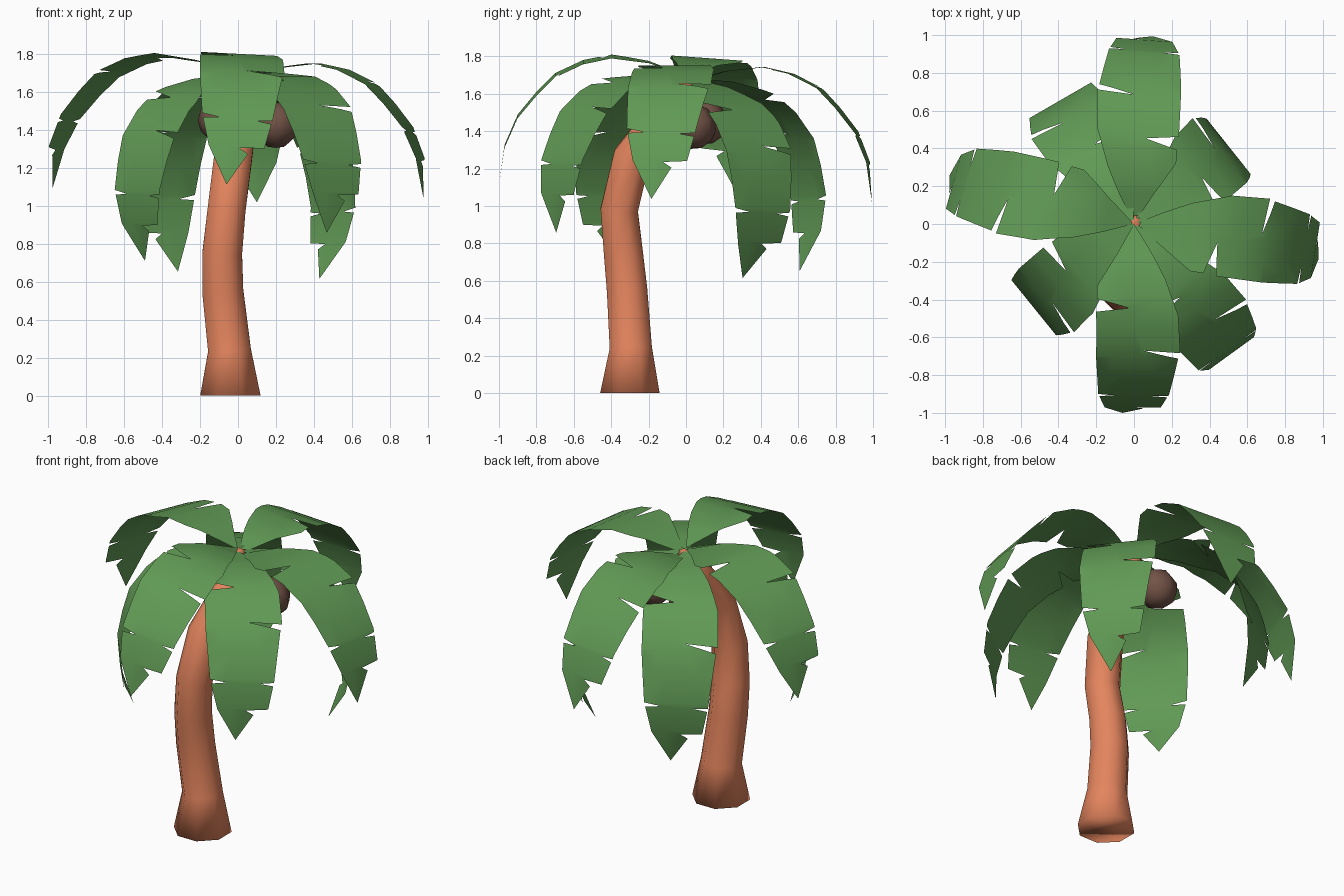
import bpy, bmesh
from math import radians, cos, sin, pi
from mathutils import Vector, Matrix

cube = bpy.data.objects.get("Cube")
if cube:
    bpy.data.objects.remove(cube)


def material(name, rgb):
    m = bpy.data.materials.new(name)
    m.use_nodes = True
    m.diffuse_color = (*rgb, 1)
    m.node_tree.nodes["Principled BSDF"].inputs["Base Color"].default_value = (*rgb, 1)
    return m


def finish(bm, name, mat):
    for f in bm.faces:
        f.smooth = True
    mesh = bpy.data.meshes.new(name)
    bm.to_mesh(mesh)
    bm.free()
    mesh.materials.append(mat)
    obj = bpy.data.objects.new(name, mesh)
    bpy.context.collection.objects.link(obj)
    return obj


bark = material("orange_bark", (0.78, 0.235, 0.112))
green = material("leaf_green", (0.118, 0.32, 0.09))
brown = material("coconut_brown", (0.17, 0.085, 0.062))

# Leaning trunk: x, y, z and radius of each eight-sided ring
RINGS = [(-0.04, -0.30, 0, 0.172), (-0.045, -0.295, 0.24, 0.122), (-0.08, -0.315, 0.55, 0.117),
         (-0.083, -0.335, 0.75, 0.113), (-0.06, -0.357, 0.98, 0.108), (-0.025, -0.29, 1.26, 0.108),
         (0.015, -0.14, 1.47, 0.09), (0, 0.03, 1.68, 0.03)]
centres = [Vector(r[:3]) for r in RINGS]
bm = bmesh.new()
loops = []
for i, c in enumerate(centres):
    up = Vector((0, 0, 1))
    if i > 0:
        up = centres[min(i + 1, len(centres) - 1)] - centres[i - 1]
    tilt = Vector((0, 0, 1)).rotation_difference(up)
    angles = [(k + 0.5) * pi / 4 for k in range(8)]
    loops.append([bm.verts.new(c + tilt @ (RINGS[i][3] * Vector((cos(a), sin(a), 0)))) for a in angles])
for low, high in zip(loops, loops[1:]):
    for k in range(8):
        j = (k + 1) % 8
        bm.faces.new((low[k], low[j], high[j], high[k]))
bm.faces.new(loops[0][::-1])
bm.faces.new(loops[-1])
finish(bm, "trunk", bark)

# Drooping midrib of a frond: reach and height from the crown
RIB = [Vector(p) for p in [(0, 0), (0.2, 0.07), (0.4, 0.1), (0.55, 0.07), (0.7, 0),
                           (0.8, -0.1), (0.9, -0.22), (0.97, -0.38), (1.0, -0.59)]]
STATIONS = [0]
for a, b in zip(RIB, RIB[1:]):
    STATIONS.append(STATIONS[-1] + (b - a).length)

# Flat frond outline with thin notches: distance along the rib, sideways offset
LEFT_EDGE = [(0.18, -0.1), (0.34, -0.2), (0.41, -0.2), (0.46, -0.03), (0.48, -0.205), (0.75, -0.2),
             (1.03, -0.178), (1.05, -0.08), (1.055, -0.172), (1.21, -0.135)]
RIGHT_EDGE = [(1.25, 0.075), (1.22, 0.03), (1.215, 0.16), (1.075, 0.19), (1.06, 0.11), (1.055, 0.195),
              (0.75, 0.235), (0.7, 0.05), (0.715, 0.245), (0.5, 0.23), (0.3, 0.16), (0.15, 0.085)]
OUTLINE = [(0, 0)] + LEFT_EDGE + [(STATIONS[-1], -0.03)] + RIGHT_EDGE


def rib_point(s):
    for i in range(len(RIB) - 1):
        if s <= STATIONS[i + 1] + 1e-5:
            t = (s - STATIONS[i]) / (STATIONS[i + 1] - STATIONS[i])
            return RIB[i].lerp(RIB[i + 1], t)
    return RIB[-1]


def frond(name, azimuth, pitch, height, size=1.0, roll=0):
    bm = bmesh.new()
    bm.faces.new([bm.verts.new((s, v, 0)) for s, v in OUTLINE])
    bm.normal_update()
    bmesh.ops.triangulate(bm, faces=bm.faces[:], ngon_method='EAR_CLIP')
    for s in STATIONS[1:-1]:
        bmesh.ops.bisect_plane(bm, geom=bm.verts[:] + bm.edges[:] + bm.faces[:],
                               plane_co=(s, 0, 0), plane_no=(1, 0, 0))
    # bend along the rib, then aim outwards from the crown
    for v in bm.verts:
        p = rib_point(v.co.x)
        v.co = (p.x * size, v.co.y, p.y * size)
    aim = (Matrix.Translation((0, 0, height)) @ Matrix.Rotation(radians(azimuth), 4, 'Z')
           @ Matrix.Rotation(radians(pitch), 4, 'Y') @ Matrix.Rotation(radians(roll), 4, 'X'))
    bm.transform(aim)
    bm.normal_update()
    finish(bm, name, green)


# High fronds on the four sides, lower fronds between them
frond("front_frond", 270, 0, 1.7, roll=-3)
frond("left_frond", -9, 1.5, 1.66, 1.01)
frond("back_frond", 86, 2, 1.655, 1.02)
frond("right_frond", 164.5, 0, 1.69, 1.01, roll=4)
frond("back_left_low_frond", 38.5, 33.5, 1.69, 1.03)
frond("back_right_low_frond", 120, 26, 1.69, 1.07)
frond("front_right_low_frond", 219, 28, 1.7)
frond("front_left_low_frond", 306, 14, 1.68, 1.01)

# Coconuts under the crown
for name, spot in (("left_coconut", (0.2, 0.04, 1.425)), ("right_coconut", (-0.09, 0.1, 1.45))):
    bm = bmesh.new()
    bmesh.ops.create_uvsphere(bm, u_segments=8, v_segments=6, radius=0.122)
    bm.transform(Matrix.Translation(spot) @ Matrix.Rotation(0.35, 4, 'X'))
    finish(bm, name, brown)
